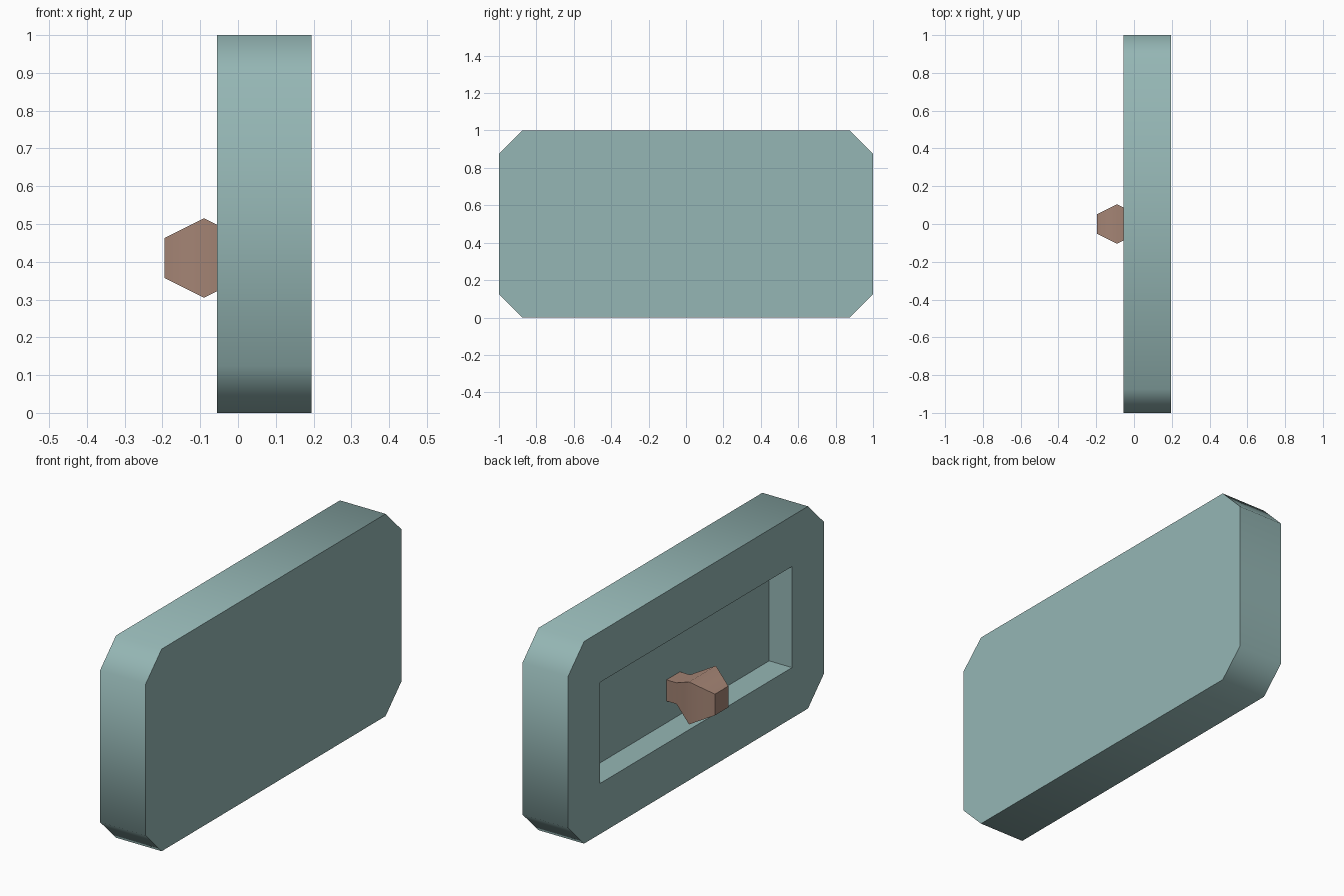
import bpy
import bmesh
from math import radians

cube = bpy.data.objects.get("Cube")
if cube:
    bpy.data.objects.remove(cube, do_unlink=True)


def make_material(name, rgb):
    mat = bpy.data.materials.new(name)
    mat.use_nodes = True
    color = (*rgb, 1.0)
    mat.diffuse_color = color
    mat.node_tree.nodes["Principled BSDF"].inputs["Base Color"].default_value = color
    return mat


def finish(name, bm, mat):
    bmesh.ops.recalc_face_normals(bm, faces=bm.faces)
    mesh = bpy.data.meshes.new(name)
    bm.to_mesh(mesh)
    bm.free()
    mesh.materials.append(mat)
    obj = bpy.data.objects.new(name, mesh)
    bpy.context.collection.objects.link(obj)
    bpy.ops.object.select_all(action="DESELECT")
    obj.select_set(True)
    bpy.context.view_layer.objects.active = obj
    bpy.ops.object.shade_smooth_by_angle(angle=radians(58))
    return obj


def bridge(bm, a, b):
    n = len(a)
    for i in range(n):
        j = (i + 1) % n
        bm.faces.new((a[i], a[j], b[j], b[i]))


teal = make_material("muted teal", (0.30, 0.47, 0.46))
brown = make_material("dusty brown", (0.37, 0.23, 0.175))

FACE_X, FLOOR_X, BACK_X = -0.055, 0.07, 0.195
MID_Z = 0.5

# Plate: chamfered octagon with a rectangular recess in its -x face
W, H, C = 1.0, 0.5, 0.125
quarter = [(W, H - C), (W - C, H)]
outline = (quarter
           + [(-y, z) for y, z in reversed(quarter)]
           + [(-y, -z) for y, z in quarter]
           + [(y, -z) for y, z in reversed(quarter)])
opening = [(0.75, 0.25), (-0.75, 0.25), (-0.75, -0.25), (0.75, -0.25)]

bm = bmesh.new()


def loop(points, x, z0=MID_Z):
    return [bm.verts.new((x, y, z0 + z)) for y, z in points]


front, back = loop(outline, FACE_X), loop(outline, BACK_X)
rim, floor = loop(opening, FACE_X), loop(opening, FLOOR_X)
bridge(bm, front, back)
bridge(bm, rim, floor)
bm.faces.new(back)
bm.faces.new(floor)
# Border around the recess: corner triangles and side quads
for i in range(4):
    a, b = front[2 * i], front[2 * i + 1]
    bm.faces.new((a, b, rim[i]))
    bm.faces.new((b, front[(2 * i + 2) % 8], rim[(i + 1) % 4], rim[i]))
finish("recessed_plate", bm, teal)

# Knob: square stem with a flared head, lofted along x
KNOB_Z = 0.41
bm = bmesh.new()
rings = []
for x, h in [(FLOOR_X, 0.0525), (0.015, 0.0525), (-0.09, 0.105), (-0.195, 0.0525)]:
    rings.append(loop([(h, h), (-h, h), (-h, -h), (h, -h)], x, KNOB_Z))
for a, b in zip(rings, rings[1:]):
    bridge(bm, a, b)
bm.faces.new(rings[0])
bm.faces.new(rings[-1])
finish("knob", bm, brown)
